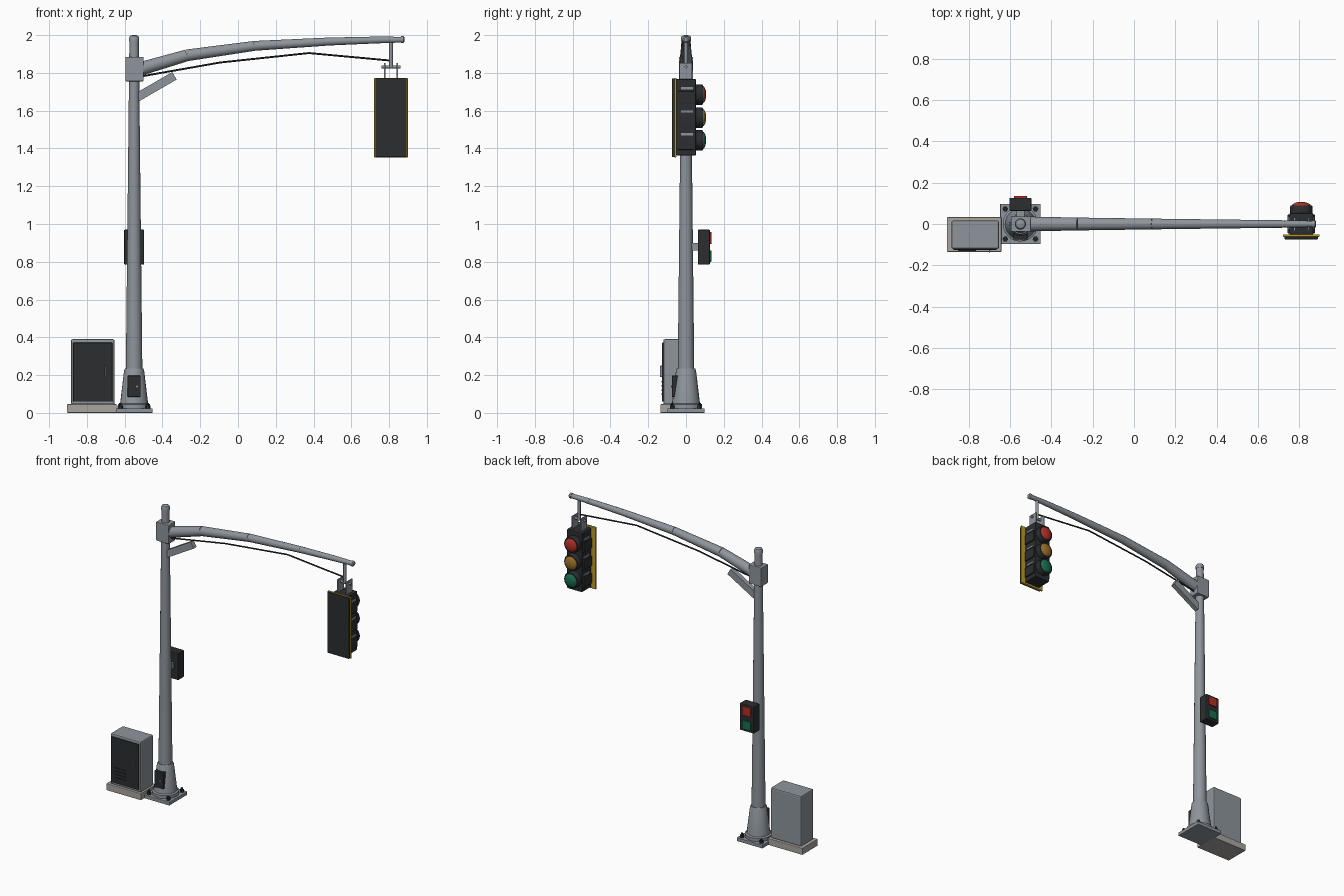
import bpy, bmesh, math
from mathutils import Vector, Matrix

if "Cube" in bpy.data.objects:
    bpy.data.objects.remove(bpy.data.objects["Cube"])


def mat(name, rgb):
    m = bpy.data.materials.new(name)
    m.diffuse_color = (*rgb, 1)
    m.use_nodes = True
    m.node_tree.nodes["Principled BSDF"].inputs["Base Color"].default_value = m.diffuse_color
    return m


STEEL = mat("steel", (0.27, 0.30, 0.33))
DARK = mat("dark", (0.025, 0.027, 0.03))
YELLOW = mat("yellow", (0.5, 0.33, 0.02))
CONCRETE = mat("concrete", (0.40, 0.38, 0.35))
RED = mat("red", (0.42, 0.03, 0.02))
AMBER = mat("amber", (0.32, 0.16, 0.02))
GREEN = mat("green", (0.01, 0.15, 0.07))
PX = -0.55   # pole axis
SX = 0.81    # signal axis


def finish(name, bm, m, bevel=0, smooth=True):
    bmesh.ops.recalc_face_normals(bm, faces=bm.faces)
    me = bpy.data.meshes.new(name)
    bm.to_mesh(me)
    bm.free()
    o = bpy.data.objects.new(name, me)
    bpy.context.collection.objects.link(o)
    me.materials.append(m)
    if bevel:
        b = o.modifiers.new("bevel", 'BEVEL')
        b.width, b.segments = bevel, 2
    if smooth:
        bpy.ops.object.select_all(action='DESELECT')
        o.select_set(True)
        bpy.context.view_layer.objects.active = o
        bpy.ops.object.shade_smooth_by_angle(angle=math.radians(35))
    return o


def box(name, x, y, z, m=STEEL, bevel=0):
    """Box from (min, max) ranges."""
    bm = bmesh.new()
    bmesh.ops.create_cube(bm, size=1)
    for v in bm.verts:
        v.co = [(r[0] + r[1]) / 2 + c * (r[1] - r[0]) for r, c in zip((x, y, z), v.co)]
    return finish(name, bm, m, bevel, smooth=False)


def lathe(name, origin, axis, profile, m=STEEL, n=24):
    """Revolve (radius, height) pairs round an axis."""
    q = Vector((0, 0, 1)).rotation_difference(Vector(axis))
    M = Matrix.Translation(origin) @ q.to_matrix().to_4x4()
    bm = bmesh.new()
    rings = [[bm.verts.new(M @ Vector((r * math.cos(a), r * math.sin(a), h)))
              for a in (2 * math.pi * i / n for i in range(n))] for r, h in profile]
    for a, b in zip(rings, rings[1:]):
        for i in range(n):
            j = (i + 1) % n
            bm.faces.new((a[i], a[j], b[j], b[i]))
    bm.faces.new(rings[0])
    bm.faces.new(rings[-1])
    return finish(name, bm, m)


def rod(name, a, b, r1, r2=None, m=STEEL, n=16):
    d = Vector(b) - Vector(a)
    return lathe(name, a, d, [(r1, 0), (r1 if r2 is None else r2, d.length)], m, n)


# Base plate, flange, skirt and anchor bolts
box("base_plate", (PX - .098, PX + .098), (-.098, .098), (0, .024), STEEL, .003)
lathe("base_skirt", (PX, 0, 0), (0, 0, 1),
      [(.085, .02), (.085, .045), (.074, .05), (.053, .225), (.048, .236)])
for sx in (-1, 1):
    for sy in (-1, 1):
        p = (PX + sx * .073, sy * .073, 0)
        lathe("anchor_nut", p, (0, 0, 1), [(.014, .022), (.014, .04)], DARK, 6)
        lathe("anchor_bolt", p, (0, 0, 1), [(.007, .03), (.007, .052)], DARK, 8)
box("access_door", (PX - .034, PX + .034), (-.075, -.04), (.085, .197), DARK, .003)
rod("access_door_bolt", (PX + .015, -.07, .14), (PX + .015, -.08, .14), .005)

# Pole with cap, and the clamp holding the arm
lathe("pole", (PX, 0, 0), (0, 0, 1), [(.044, .2), (.025, 1.97)])
lathe("pole_cap", (PX, 0, 0), (0, 0, 1),
      [(.027, 1.965), (.027, 1.985), (.022, 1.995), (.01, 2.0)])
box("arm_clamp", (PX - .046, PX + .05), (-.037, .037), (1.755, 1.885), STEEL, .004)

# Mast arm in tapering straight lengths
arm = [(-.52, 1.82, .036), (-.27, 1.893, .031), (.087, 1.943, .026),
       (.48, 1.966, .021), (.73, 1.974, .018), (.87, 1.976, .015)]
for (x1, z1, r1), (x2, z2, r2) in zip(arm, arm[1:]):
    rod("mast_arm", (x1, 0, z1), (x2, 0, z2), r1, r2, n=20)
lathe("arm_end_cap", (.862, 0, 1.976), (1, 0, 0), [(.018, 0), (.018, .014), (.011, .02)])

# Brace under the arm
brace = box("arm_brace", (-.115, .115), (-.016, .016), (-.023, .023))
brace.location = (-.436, 0, 1.727)
brace.rotation_euler = (0, -math.radians(30), 0)

# Slack cable
cable = [(-.51, 1.782), (-.095, 1.855), (.375, 1.905), (.81, 1.865)]
for (x1, z1), (x2, z2) in zip(cable, cable[1:]):
    rod("cable", (x1, 0, z1), (x2, 0, z2), .005, m=DARK, n=8)

# Signal hanger
rod("hanger_rod", (SX, 0, 1.975), (SX, 0, 1.825), .01)
rod("hanger_pin", (SX - .05, 0, 1.832), (SX + .05, 0, 1.832), .008)
for s in (-1, 1):
    x = SX + s * .033
    box("hanger_plate", (x - .004, x + .004), (-.034, .032), (1.76, 1.853))

# Signal head: panel on the front side, lenses on the rear side
box("backplate_border", (SX - .089, SX + .089), (-.062, -.05), (1.353, 1.773), YELLOW, .003)
box("backplate", (SX - .082, SX + .082), (-.074, -.06), (1.355, 1.771), DARK, .003)
box("signal_housing", (SX - .058, SX + .058), (-.052, .053), (1.363, 1.768), DARK, .006)
for z, m, c in ((1.685, RED, "red"), (1.563, AMBER, "amber"), (1.443, GREEN, "green")):
    lathe(c + "_visor", (SX, 0, z), (0, 1, 0),
          [(.054, .045), (.054, .084), (.051, .09), (.044, .09)], DARK)
    dome = [(.047 * math.cos(t), .086 + .021 * math.sin(t))
            for t in (math.radians(a) for a in (0, 18, 36, 54, 72, 88))]
    lathe(c + "_lens", (SX, 0, z), (0, 1, 0), dome, m)
    for s in (-1, 1):
        x = SX + s * .06
        box("housing_hinge", (x - .005, x + .005), (-.027, .036), (z + .026, z + .039))
        box("housing_rib", (x - .007, x + .007), (-.045, .045), (z - .05, z + .018), DARK, .003)

# Pedestrian signal on the pole
box("walk_bracket", (PX - .02, PX + .02), (.025, .07), (.86, .9))
box("walk_housing", (PX - .053, PX + .053), (.063, .127), (.785, .97), DARK, .005)
box("stop_lens", (PX - .032, PX + .032), (.12, .135), (.895, .957), RED, .002)
box("walk_lens", (PX - .032, PX + .032), (.12, .135), (.8, .86), GREEN, .002)

# Control cabinet on its slab
box("cabinet_slab", (-.905, -.642), (-.135, .033), (0, .046), CONCRETE, .003)
box("cabinet", (-.884, -.653), (-.12, .016), (.044, .39), STEEL, .008)
box("cabinet_door", (-.873, -.665), (-.127, -.11), (.06, .372), DARK, .003)
box("door_handle", (-.703, -.695), (-.137, -.12), (.19, .25), STEEL, .002)
for i in range(4):
    z = .095 + i * .022
    box("door_louvre", (-.852, -.765), (-.131, -.12), (z, z + .008), DARK)
